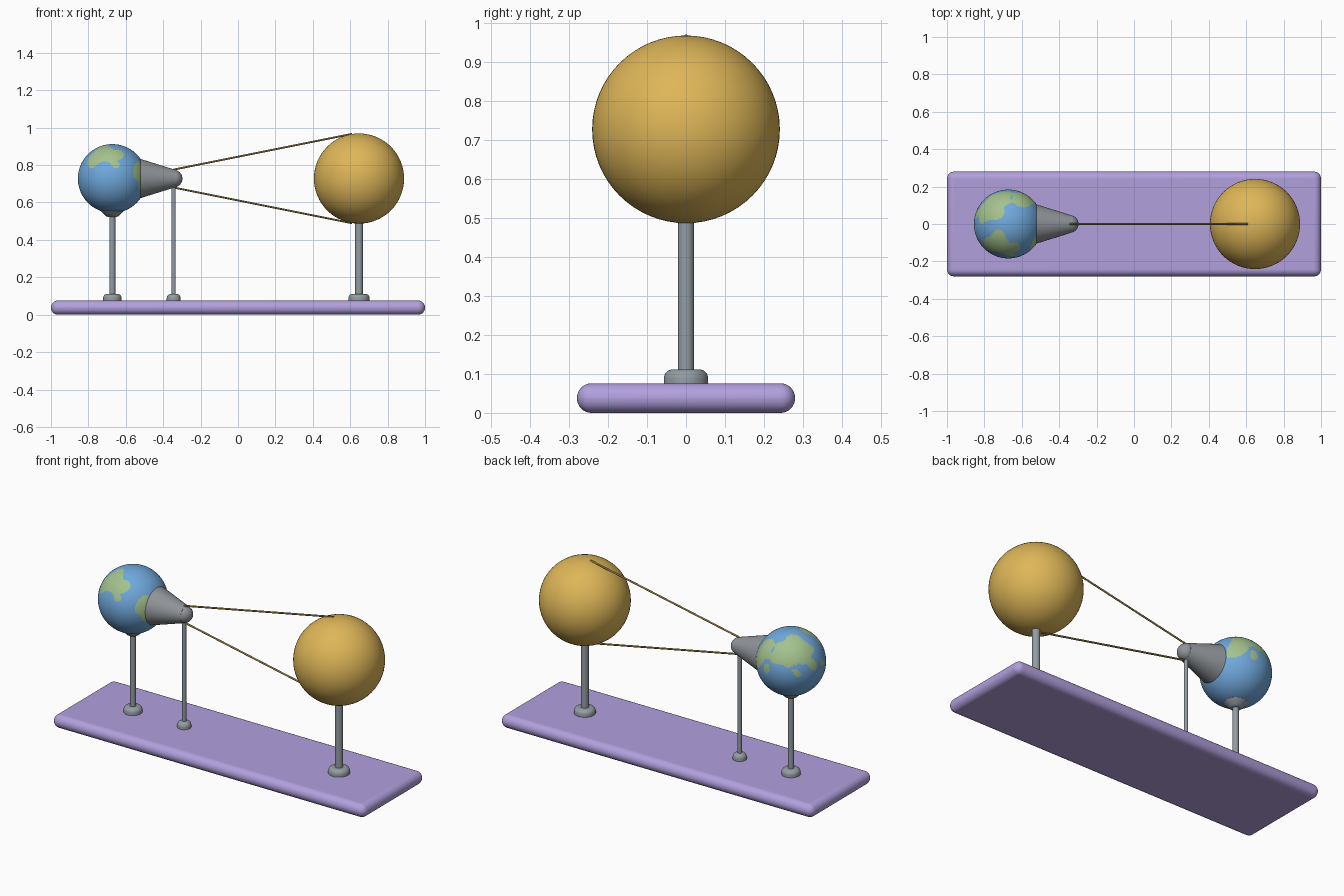
import bpy, bmesh, math
from mathutils import Vector

if "Cube" in bpy.data.objects:
    bpy.data.objects.remove(bpy.data.objects["Cube"])


def material(name, rgb):
    m = bpy.data.materials.new(name)
    lin = [c / 12.92 if c <= 0.04045 else ((c + 0.055) / 1.055) ** 2.4
           for c in (v / 255 for v in rgb)]
    m.diffuse_color = (*lin, 1)
    m.use_nodes = True
    m.node_tree.nodes["Principled BSDF"].inputs["Base Color"].default_value = m.diffuse_color
    return m


LILAC = material("lilac", (178, 160, 222))
GOLD = material("gold", (222, 182, 88))
BRASS = material("dark brass", (150, 125, 66))
STEEL = material("steel grey", (148, 157, 163))
GREY = material("shadow grey", (143, 147, 152))
BLUE = material("ocean blue", (112, 168, 220))
GREEN = material("land green", (164, 194, 142))


def finish(obj, name, *mats):
    obj.name = name
    for m in mats:
        obj.data.materials.append(m)
    bpy.ops.object.select_all(action='DESELECT')
    obj.select_set(True)
    bpy.context.view_layer.objects.active = obj
    bpy.ops.object.shade_smooth_by_angle(angle=math.radians(40))
    return obj


def sphere(name, centre, r, *mats, seg=64, rings=32):
    bpy.ops.mesh.primitive_uv_sphere_add(segments=seg, ring_count=rings, radius=r, location=centre)
    return finish(bpy.context.object, name, *mats)


def rod(name, a, b, r1, r2, mat, sides=32):
    a, b = Vector(a), Vector(b)
    bpy.ops.mesh.primitive_cone_add(vertices=sides, radius1=r1, radius2=r2,
                                    depth=(b - a).length, location=(a + b) / 2)
    o = bpy.context.object
    o.rotation_euler = (b - a).to_track_quat('Z', 'Y').to_euler()
    return finish(o, name, mat)


def lathe(name, x, profile, mat, sides=40):
    bm = bmesh.new()
    rings = [[bm.verts.new((x + r * math.cos(t), r * math.sin(t), z))
              for t in (2 * math.pi * i / sides for i in range(sides))] for r, z in profile]
    for lo, hi in zip(rings, rings[1:]):
        for i in range(sides):
            j = (i + 1) % sides
            bm.faces.new((lo[i], lo[j], hi[j], hi[i]))
    bm.faces.new(rings[0][::-1])
    bm.faces.new(rings[-1])
    me = bpy.data.meshes.new(name)
    bm.to_mesh(me)
    bm.free()
    o = bpy.data.objects.new(name, me)
    bpy.context.collection.objects.link(o)
    return finish(o, name, mat)


ZC = 0.728
EARTH_X, MOON_X, SUN_X = -0.672, -0.344, 0.647

# Rounded base board
bpy.ops.mesh.primitive_cube_add(size=1, location=(0, 0, 0.04))
base = bpy.context.object
base.scale = (2, 0.56, 0.076)
base.location.z = 0.038
bpy.ops.object.transform_apply(location=False, rotation=False, scale=True)
bev = base.modifiers.new("round", 'BEVEL')
bev.width = 0.0375
bev.segments = 8
finish(base, "base", LILAC)

# Poles with rounded feet
for part, x, r, foot, top in (("earth", EARTH_X, 0.016, 0.05, 0.56),
                              ("moon", MOON_X, 0.011, 0.037, 0.70),
                              ("sun", SUN_X, 0.021, 0.057, 0.51)):
    rod(part + "_pole", (x, 0, 0.07), (x, 0, top), r, r, STEEL)
    arc = [(foot - 0.024 * (1 - math.cos(t)), 0.088 + 0.024 * math.sin(t))
           for t in (math.pi / 2 * i / 6 for i in range(7))]
    lathe(part + "_foot", x, [(foot, 0.07)] + arc, STEEL)

# Flared cup under the globe
lathe("earth_cup", EARTH_X, [(0.02, 0.522), (0.034, 0.527), (0.06, 0.553), (0.058, 0.562)], STEEL)

# Sun and moon
sphere("sun", (SUN_X, 0, ZC), 0.241, GOLD)
sphere("moon", (MOON_X, 0, ZC), 0.047, GREY, seg=40, rings=20)

# Globe: continents are overlapping round patches (latitude, longitude, size in degrees)
earth = sphere("earth", (EARTH_X, 0, ZC), 0.184, BLUE, GREEN, seg=160, rings=80)
patches = [(50, -112, 22), (36, -122, 16), (45, -85, 17), (24, -80, 8),
           (8, -22, 24), (48, 134, 24), (38, 108, 22), (34, 150, 20), (18, 164, 11),
           (14, 54, 20), (35, 65, 18), (8, 78, 8), (2, 134, 7), (10, 186, 5)]
lands = []
for lat, lon, size in patches:
    a, b = math.radians(lat), math.radians(lon)
    lands.append((Vector((math.cos(a) * math.cos(b), math.cos(a) * math.sin(b), math.sin(a))),
                  math.radians(size)))
for f in earth.data.polygons:
    d = f.center.normalized()
    wobble = 0.05 * math.sin(11 * d.x + 5 * d.z) + 0.05 * math.sin(13 * d.y - 9 * d.z)
    if any(d.angle(c) < s + wobble for c, s in lands):
        f.material_index = 1

# Shadow cone between moon and globe
rod("shadow_cone", (-0.522, 0, ZC), (-0.336, 0, ZC), 0.105, 0.047, GREY, sides=64)

# Light rays touching sun and moon
for part, s in (("upper", 1), ("lower", -1)):
    rod(part + "_ray", (MOON_X, 0, ZC + s * 0.048), (0.61, 0, ZC + s * 0.239),
        0.005, 0.005, BRASS, sides=12)
